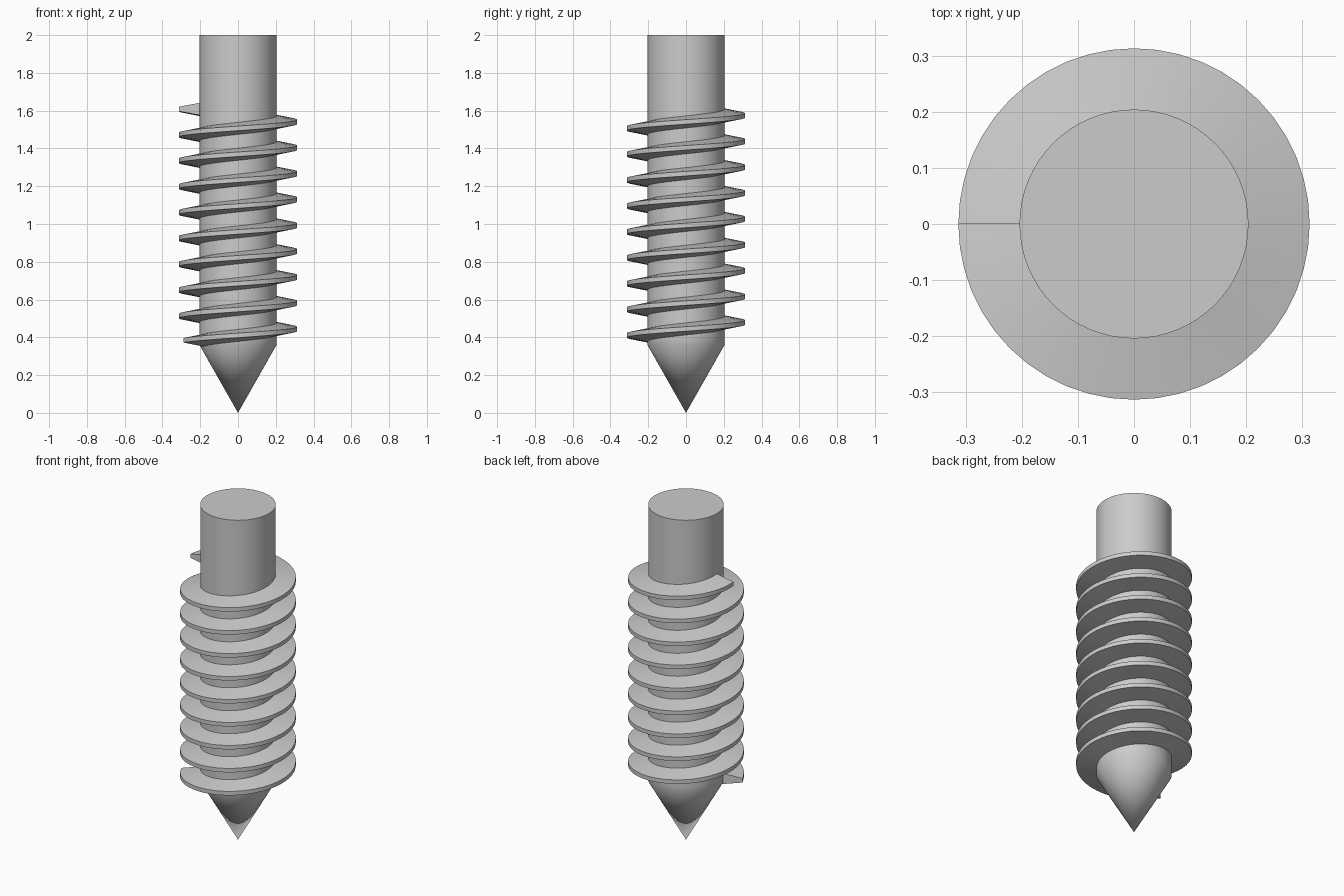
import bpy
import bmesh
import math

PITCH = 0.137
SHAFT_R, CREST_R = 0.204, 0.313
STEPS = 48                      # thread segments per turn
END_ANGLE = math.pi             # thread ends at -x
END_Z = 1.609
TURNS = 8.94

cube = bpy.data.objects.get("Cube")
if cube:
    bpy.data.objects.remove(cube, do_unlink=True)

steel = bpy.data.materials.new("grey steel")
steel.use_nodes = True
GREY = (0.6, 0.6, 0.6, 1)
steel.diffuse_color = GREY
steel.node_tree.nodes["Principled BSDF"].inputs["Base Color"].default_value = GREY


def finish(bm, name, smooth_angle):
    """Turn a bmesh into a smooth-shaded object."""
    bmesh.ops.recalc_face_normals(bm, faces=bm.faces[:])
    mesh = bpy.data.meshes.new(name)
    bm.to_mesh(mesh)
    bm.free()
    mesh.materials.append(steel)
    obj = bpy.data.objects.new(name, mesh)
    bpy.context.collection.objects.link(obj)
    bpy.ops.object.select_all(action="DESELECT")
    obj.select_set(True)
    bpy.context.view_layer.objects.active = obj
    bpy.ops.object.shade_smooth_by_angle(angle=math.radians(smooth_angle))
    return obj


def point(bm, r, a, z):
    return bm.verts.new((r * math.cos(a), r * math.sin(a), z))


def bridge(bm, a, b):
    """Join two closed rings of equal length with quads."""
    n = len(a)
    for i in range(n):
        j = (i + 1) % n
        bm.faces.new((a[i], a[j], b[j], b[i]))


# Shaft with a conical tip
bm = bmesh.new()
SIDES = 64
rings = [[point(bm, SHAFT_R, math.tau * i / SIDES, z) for i in range(SIDES)]
         for z in (0.36, 0.41, 2.0)]
for low, high in zip(rings, rings[1:]):
    bridge(bm, low, high)
bm.faces.new(rings[-1])
tip = bm.verts.new((0, 0, 0))
for i in range(SIDES):
    bm.faces.new((rings[0][i - 1], rings[0][i], tip))
finish(bm, "shaft", 35)

# Helical thread: a trapezoid section swept upward round the shaft
section = [(SHAFT_R - 0.01, -0.034), (CREST_R, -0.012),
           (CREST_R, 0.012), (SHAFT_R - 0.01, 0.034)]
bm = bmesh.new()
count = round(TURNS * STEPS)
loops = []
for k in range(count + 1):
    back = k / STEPS            # turns measured down from the upper end
    a = END_ANGLE - math.tau * back
    z = END_Z - PITCH * back
    loops.append([point(bm, r, a, z + dz) for r, dz in section])
for upper, lower in zip(loops, loops[1:]):
    bridge(bm, upper, lower)
bm.faces.new(loops[0])
bm.faces.new(loops[-1])
finish(bm, "thread", 30)
